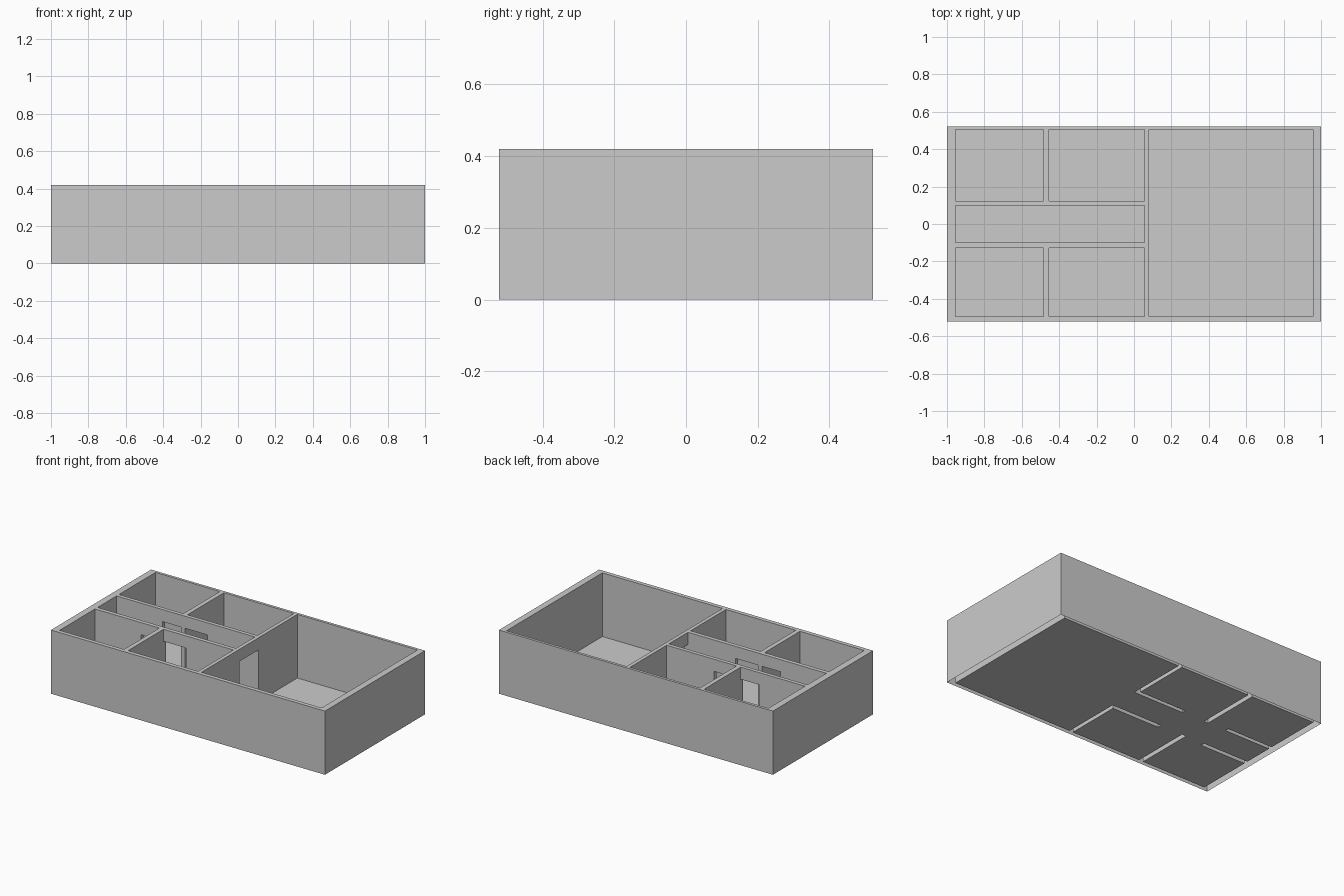
import bpy, bmesh

cube = bpy.data.objects.get("Cube")
if cube:
    bpy.data.objects.remove(cube, do_unlink=True)

HEIGHT, DOOR_TOP = 0.42, 0.34

# Plan grid: wall faces and door jambs
XS = [-1, -0.955, -0.62, -0.485, -0.455, -0.29, 0.055, 0.08, 0.957, 1]
YS = [-0.522, -0.495, -0.127, -0.1, 0.098, 0.123, 0.504, 0.522]

# Plan seen from above, back row first: W wall, D doorway, . room
PLAN = ["WWWWWWWWW",
        "W..W..W.W",
        "WWDWDWW.W",
        "W.....D.W",
        "WWDWDWW.W",
        "W..W..W.W",
        "WWWWWWWWW"][::-1]


def cell(i, j):
    inside = 0 <= i < len(XS) - 1 and 0 <= j < len(YS) - 1
    return PLAN[j][i] if inside else "."


def bottom(kind):
    """Height at which the masonry of a cell starts."""
    return {"W": 0, "D": DOOR_TOP, ".": HEIGHT}[kind]


def add_face(bm, points):
    bm.faces.new([bm.verts.new(p) for p in points])


def add_level(bm, i, j, z, up=True):
    x0, x1, y0, y1 = XS[i], XS[i + 1], YS[j], YS[j + 1]
    pts = [(x0, y0, z), (x1, y0, z), (x1, y1, z), (x0, y1, z)]
    add_face(bm, pts if up else pts[::-1])


def add_upright(bm, a, b, kind_a, kind_b):
    """Wall face between two neighbouring cells, facing the emptier one."""
    low, high = sorted((bottom(kind_a), bottom(kind_b)))
    if low == high:
        return
    pts = [(*a, low), (*b, low), (*b, high), (*a, high)]
    add_face(bm, pts if bottom(kind_a) < bottom(kind_b) else pts[::-1])


def finish(bm, name, mat):
    bmesh.ops.remove_doubles(bm, verts=bm.verts, dist=0.0001)
    mesh = bpy.data.meshes.new(name)
    bm.to_mesh(mesh)
    bm.free()
    mesh.materials.append(mat)
    obj = bpy.data.objects.new(name, mesh)
    bpy.context.collection.objects.link(obj)


grey = bpy.data.materials.new("plain_grey")
grey.use_nodes = True
colour = (0.6, 0.6, 0.6, 1)
grey.diffuse_color = colour
grey.node_tree.nodes["Principled BSDF"].inputs["Base Color"].default_value = colour

walls, floor = bmesh.new(), bmesh.new()
for i in range(len(XS)):
    for j in range(len(YS)):
        here = cell(i, j)
        # Wall tops, door heads and floor
        if here != ".":
            add_level(walls, i, j, HEIGHT)
        if here == "D":
            add_level(walls, i, j, DOOR_TOP, up=False)
        if here != "W" and i < len(XS) - 1 and j < len(YS) - 1:
            add_level(floor, i, j, 0)
        # Upright faces on the left and front side of each cell
        if j < len(YS) - 1:
            add_upright(walls, (XS[i], YS[j]), (XS[i], YS[j + 1]), cell(i - 1, j), here)
        if i < len(XS) - 1:
            add_upright(walls, (XS[i], YS[j]), (XS[i + 1], YS[j]), here, cell(i, j - 1))

finish(walls, "walls", grey)
finish(floor, "floor", grey)
